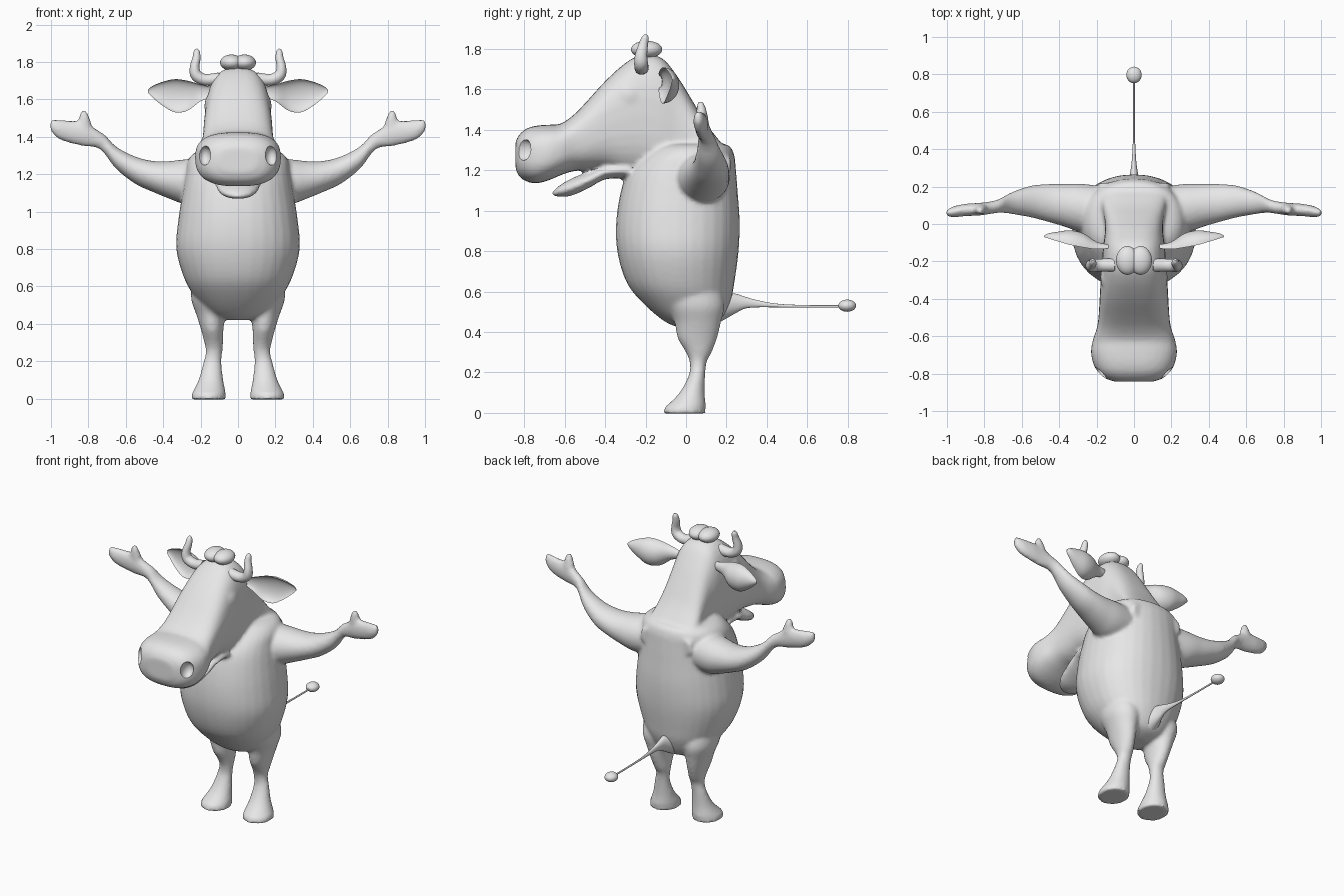
import bpy, bmesh, math
from mathutils import Vector

cube = bpy.data.objects.get("Cube")
if cube:
    bpy.data.objects.remove(cube, do_unlink=True)

grey = bpy.data.materials.new("plain_grey")
grey.use_nodes = True
grey.diffuse_color = (0.8, 0.8, 0.8, 1)
grey.node_tree.nodes["Principled BSDF"].inputs["Base Color"].default_value = (0.8, 0.8, 0.8, 1)

X, Y, Z = Vector((1, 0, 0)), Vector((0, 1, 0)), Vector((0, 0, 1))
PLANES = {"X": (Y, Z), "Y": (X, Z), "Z": (X, Y)}
SIDES = {"left": 1, "right": -1}


def spline(rows, steps=4):
    """Smooth interpolation through rows of ring values."""
    rows = [Vector(r) for r in rows]
    out = []
    for i in range(len(rows) - 1):
        p1, p2 = rows[i], rows[i + 1]
        p0, p3 = rows[max(i - 1, 0)], rows[min(i + 2, len(rows) - 1)]
        for s in range(steps):
            t = s / steps
            out.append(p1 + (p2 - p0) * (t / 2) + (p0 * 2 - p1 * 5 + p2 * 4 - p3) * (t * t / 2)
                       + (p1 * 3 - p0 - p2 * 3 + p3) * (t ** 3 / 2))
    return out + [rows[-1]]


def finish(name, bm):
    bmesh.ops.recalc_face_normals(bm, faces=bm.faces)
    mesh = bpy.data.meshes.new(name)
    bm.to_mesh(mesh)
    bm.free()
    mesh.materials.append(grey)
    obj = bpy.data.objects.new(name, mesh)
    bpy.context.collection.objects.link(obj)
    return obj


def loft(name, rings, axis="T", power=2, side=1, cup=False, count=32):
    """Skin rings (x, y, z, half size, half size) across an axis or along a path."""
    rows = spline(rings)
    bm = bmesh.new()
    loops = []
    for i, row in enumerate(rows):
        centre, a, b = Vector(row[:3]), row[3], row[4]
        if axis == "T":
            ahead = Vector(rows[min(i + 1, len(rows) - 1)][:3])
            behind = Vector(rows[max(i - 1, 0)][:3])
            u, v = Y, (ahead - behind).normalized().cross(Y)
        else:
            u, v = PLANES[axis]
        loop = []
        for k in range(count):
            ang = math.tau * k / count
            c, s = (math.copysign(abs(f) ** (2 / power), f) for f in (math.cos(ang), math.sin(ang)))
            if cup and c < 0:
                c *= -0.55
            p = centre + u * a * c + v * b * s
            loop.append(bm.verts.new((p.x * side, p.y, p.z)))
        loops.append(loop)
    for low, high in zip(loops, loops[1:]):
        for k in range(count):
            n = (k + 1) % count
            bm.faces.new((low[k], low[n], high[n], high[k]))
    bm.faces.new(loops[0])
    bm.faces.new(loops[-1])
    return finish(name, bm)


def ellipsoid(name, centre, radii):
    bm = bmesh.new()
    bmesh.ops.create_uvsphere(bm, u_segments=32, v_segments=18, radius=1)
    for v in bm.verts:
        v.co = Vector(c + r * p for c, r, p in zip(centre, radii, v.co))
    return finish(name, bm)


def spans(rows):
    """Turn (y, top z, bottom z, half width) into ring values."""
    return [(0, y, (t + b) / 2, w, (t - b) / 2) for y, t, b, w in rows]


# Torso
torso = loft("body", [
    (0, .03, .42, .05, .06), (0, .03, .455, .15, .14), (0, 0, .55, .235, .22),
    (0, -.028, .65, .29, .268), (0, -.04, .8, .33, .30), (0, -.04, .95, .32, .305),
    (0, -.033, 1.1, .297, .288), (0, -.018, 1.2, .28, .265), (0, .015, 1.28, .265, .222),
    (0, .03, 1.325, .21, .175), (0, .03, 1.335, .1, .08)], "Z", 2.2)

# Head and neck, from muzzle tip to shoulders
head = loft("head", spans([
    (-.843, 1.34, 1.21, .1), (-.825, 1.375, 1.17, .155), (-.79, 1.405, 1.145, .195),
    (-.74, 1.42, 1.135, .22), (-.68, 1.425, 1.15, .23), (-.62, 1.43, 1.175, .22),
    (-.56, 1.47, 1.195, .2), (-.5, 1.53, 1.2, .19), (-.4, 1.64, 1.205, .184),
    (-.3, 1.73, 1.18, .178), (-.22, 1.77, 1.17, .172), (-.12, 1.755, 1.15, .165),
    (-.04, 1.66, 1.15, .155), (.04, 1.53, 1.15, .16), (.1, 1.43, 1.15, .175),
    (.17, 1.34, 1.15, .19), (.22, 1.28, 1.15, .19)]), "Y", 2.7)
jaw = loft("jaw", [
    (0, -.66, 1.083, .02, .01), (0, -.63, 1.095, .07, .026), (0, -.57, 1.115, .105, .042),
    (0, -.48, 1.152, .125, .04), (0, -.4, 1.19, .135, .035), (0, -.28, 1.2, .14, .04)], "Y")

fused = [torso, head, jaw]
for label, side in SIDES.items():
    # Eyelids
    fused.append(ellipsoid(label + "_eyelid", (.128 * side, -.285, 1.565), (.052, .08, .075)))
    # Arm with mitten hoof and thumb
    fused.append(loft(label + "_arm", [
        (.15, .07, 1.165, .13, .125), (.28, .085, 1.16, .13, .12), (.37, .1, 1.17, .115, .1),
        (.455, .112, 1.188, .102, .083), (.55, .12, 1.222, .085, .073),
        (.65, .112, 1.287, .06, .06), (.71, .1, 1.357, .04, .052), (.75, .09, 1.388, .034, .048),
        (.82, .08, 1.415, .034, .066), (.9, .075, 1.427, .033, .06), (.96, .066, 1.44, .03, .05),
        (.995, .06, 1.458, .02, .034), (1.005, .058, 1.46, .01, .02)], "X", 2, side))
    fused.append(loft(label + "_thumb", [
        (.815, .08, 1.41, .03, .04), (.82, .08, 1.46, .03, .038), (.823, .075, 1.505, .024, .028),
        (.825, .072, 1.535, .015, .016), (.826, .07, 1.546, .006, .006)], "T", 2, side))
    # Leg with flared foot
    fused.append(loft(label + "_leg", [
        (.157, .08, -.004, .094, .103), (.155, -.003 + .002, .03, .09, .1),
        (.145, .03, .1, .066, .062), (.137, .055, .19, .049, .04), (.128, .06, .25, .044, .042),
        (.13, .063, .3, .05, .064), (.138, .056, .37, .06, .098), (.145, .058, .45, .078, .115),
        (.15, .05, .53, .1, .14), (.15, .03, .62, .1, .14)][1:], "Z", 2, side))
    # Flat sole under the foot
    fused.append(loft(label + "_sole", [
        (.157, -.007, -.004, .094, .104), (.157, -.006, .03, .09, .1)], "Z", 2, side))

# Fuse the soft parts into one skin with blended joins
bpy.ops.object.select_all(action="DESELECT")
for part in fused:
    part.select_set(True)
bpy.context.view_layer.objects.active = torso
bpy.ops.object.join()
remesh = torso.modifiers.new("skin", "REMESH")
remesh.mode = "VOXEL"
remesh.voxel_size = 0.012

# Nostrils cut into the muzzle
cutters = []
for label, side in SIDES.items():
    cutter = ellipsoid(label + "_nostril_cutter", (.178 * side, -.8, 1.3), (.036, .05, .052))
    cutter.hide_render = True
    cutters.append(cutter)
    cut = torso.modifiers.new(label + "_nostril", "BOOLEAN")
    cut.operation = "DIFFERENCE"
    cut.object = cutter
soften = torso.modifiers.new("soften", "SMOOTH")
soften.factor, soften.iterations = 0.5, 5
for modifier in list(torso.modifiers):
    bpy.ops.object.modifier_apply(modifier=modifier.name)
for cutter in cutters:
    bpy.data.objects.remove(cutter, do_unlink=True)
torso.data.materials.clear()
torso.data.materials.append(grey)

smooth = [torso]
for label, side in SIDES.items():
    # Cupped, leaf-shaped ear
    smooth.append(loft(label + "_ear", [
        (.13, -.13, 1.64, .02, .025), (.2, -.135, 1.635, .04, .045), (.27, -.125, 1.62, .075, .08),
        (.34, -.112, 1.62, .078, .088), (.41, -.092, 1.632, .05, .06),
        (.46, -.076, 1.642, .025, .028), (.482, -.07, 1.645, .006, .007)], "X", 2, side, True))
    # Horn curving outward and up
    smooth.append(loft(label + "_horn", [
        (.1, -.22, 1.71, .036, .034), (.175, -.22, 1.705, .034, .031), (.222, -.222, 1.728, .034, .031),
        (.232, -.222, 1.77, .03, .026), (.222, -.212, 1.82, .024, .022),
        (.221, -.203, 1.855, .018, .017), (.222, -.2, 1.871, .006, .006)], "T", 2, side))
    # Two-lobed tuft of hair
    smooth.append(ellipsoid(label + "_hair_tuft", (.035 * side, -.195, 1.797), (.061, .077, .043)))

# Tail with a tuft at the end
smooth.append(loft("tail", [
    (0, .17, .52, .06, .07), (0, .24, .54, .03, .05), (0, .29, .545, .018, .03),
    (0, .35, .54, .011, .018), (0, .45, .531, .006, .009), (0, .6, .527, .005, .006),
    (0, .78, .527, .005, .006)], "Y"))
smooth.append(ellipsoid("tail_tuft", (0, .797, .53), (.041, .044, .03)))

bpy.ops.object.select_all(action="DESELECT")
for obj in smooth:
    obj.select_set(True)
bpy.context.view_layer.objects.active = torso
bpy.ops.object.shade_smooth_by_angle(angle=math.radians(50))
